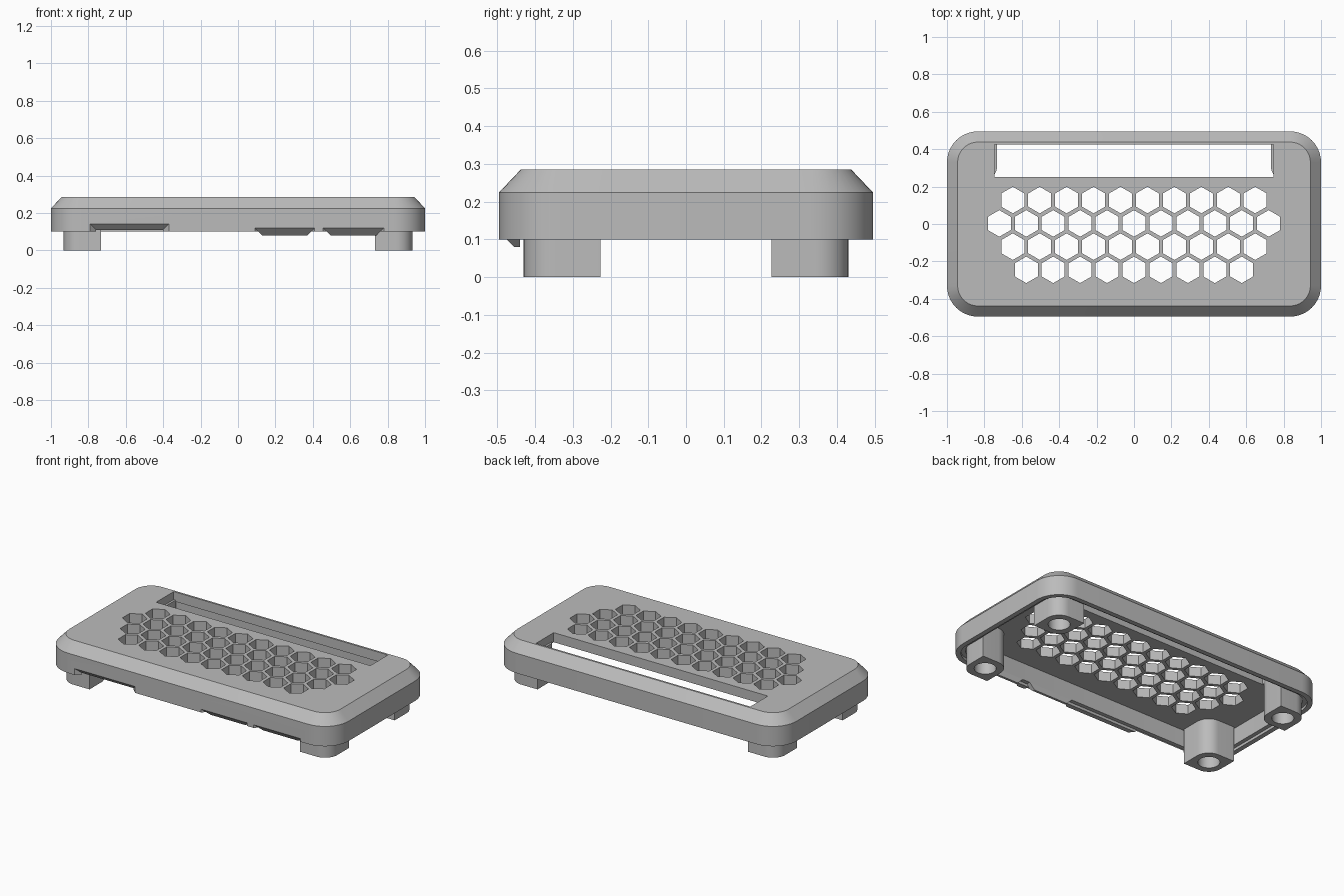
import bpy, bmesh, math
from mathutils import Vector

cube = bpy.data.objects.get("Cube")
if cube:
    bpy.data.objects.remove(cube, do_unlink=True)

# Single plain plastic colour
grey = bpy.data.materials.new("plain grey")
grey.use_nodes = True
colour = (0.5, 0.5, 0.5, 1)
grey.diffuse_color = colour
grey.node_tree.nodes["Principled BSDF"].inputs["Base Color"].default_value = colour

HX, HY, CORNER = 1.0, 0.495, 0.165
FLOOR, SHOULDER, TOP, CEILING = 0.1, 0.225, 0.285, 0.225


def outline(hx, hy, radii, steps=10):
    """Rounded rectangle, one radius per corner, anticlockwise from +x +y."""
    points = []
    for i, ((sx, sy), r) in enumerate(zip(((1, 1), (-1, 1), (-1, -1), (1, -1)), radii)):
        for k in range(steps + 1 if r else 1):
            a = math.pi / 2 * (i + k / steps)
            points.append((sx * (hx - r) + r * math.cos(a), sy * (hy - r) + r * math.sin(a)))
    return points


def loft(bm, rings):
    """Skin a stack of equal rings and cap both ends."""
    loops = [[bm.verts.new(p) for p in ring] for ring in rings]
    n = len(loops[0])
    for a, b in zip(loops, loops[1:]):
        for i in range(n):
            j = (i + 1) % n
            bm.faces.new((a[i], a[j], b[j], b[i]))
    bm.faces.new(loops[0][::-1])
    bm.faces.new(loops[-1])


def prism(bm, points, z0, z1, at=(0, 0)):
    loft(bm, [[(x + at[0], y + at[1], z) for x, y in points] for z in (z0, z1)])


def finish(name, bm):
    bmesh.ops.recalc_face_normals(bm, faces=bm.faces)
    mesh = bpy.data.meshes.new(name)
    bm.to_mesh(mesh)
    bm.free()
    mesh.materials.append(grey)
    obj = bpy.data.objects.new(name, mesh)
    bpy.context.collection.objects.link(obj)
    return obj


def activate(obj):
    bpy.ops.object.select_all(action='DESELECT')
    obj.select_set(True)
    bpy.context.view_layer.objects.active = obj


def cut(obj, bm):
    cutter = finish("cutter", bm)
    cutter.hide_render = True
    mod = obj.modifiers.new("cut", 'BOOLEAN')
    mod.operation, mod.solver, mod.object = 'DIFFERENCE', 'EXACT', cutter
    activate(obj)
    bpy.ops.object.modifier_apply(modifier=mod.name)
    bpy.data.objects.remove(cutter, do_unlink=True)


def smooth(obj):
    activate(obj)
    bpy.ops.object.shade_smooth_by_angle(angle=math.radians(30))


def polygon(sides, radius, turn=0.0):
    return [(radius * math.cos(turn + math.tau * i / sides),
             radius * math.sin(turn + math.tau * i / sides)) for i in range(sides)]


# Hollow lid shell: ceiling, inner wall, stepped rim, outer wall, chamfer
profile = [(0.055, CEILING), (0.055, 0.117), (0.03, 0.117), (0.03, FLOOR),
           (0, FLOOR), (0, SHOULDER), (0.057, TOP)]
bm = bmesh.new()
loft(bm, [[(x, y, z) for x, y in outline(HX - d, HY - d, [CORNER - d] * 4)]
          for d, z in profile])
shell = finish("lid_shell", bm)

# Honeycomb vents and the long rear slot
bm = bmesh.new()
pitch = 0.144
for count, y in ((10, 0.128), (11, 0.003), (10, -0.121), (9, -0.245)):
    for i in range(count):
        prism(bm, polygon(6, 0.071, math.pi / 6), 0.2, 0.35, ((i - (count - 1) / 2) * pitch, y))
prism(bm, outline(0.745, 0.0875, [0] * 4), 0.2, 0.35, (0, 0.338))
cut(shell, bm)

# Bevelled port recesses along the front lower edge
bm = bmesh.new()
ports = ((-0.79, -0.37, 0.14), (0.09, 0.41, 0.12), (0.455, 0.78, 0.12))
for x0, x1, top in ports:
    rings = []
    for y, inset in ((-HY - 0.01, -0.01), (-HY + 0.04, 0.04)):
        a, b, t = x0 + inset, x1 - inset, top - inset
        rings.append([(a, y, 0.05), (b, y, 0.05), (b, y, t), (a, y, t)])
    loft(bm, rings)
cut(shell, bm)
smooth(shell)

# Sloped lips hanging below the two front ports on the left
for label, (x0, x1, top) in zip(("inner", "outer"), ports[1:]):
    bm = bmesh.new()
    rings = []
    for z, inset in ((0.08, 0.04), (0.118, 0.002)):
        y = -HY + inset
        a, b = x0 + inset, x1 - inset
        rings.append([(a, y, z), (b, y, z), (b, -0.44, z), (a, -0.44, z)])
    loft(bm, rings)
    finish(label + "_port_lip", bm)

# Four corner posts with blind screw holes
for sx, side in ((1, "left"), (-1, "right")):
    for sy, end in ((-1, "front"), (1, "back")):
        r = 0.085
        radii = [r, 0, r, 0] if sx == sy else [0, r, 0, r]
        centre = (sx * 0.832, sy * 0.328)
        bm = bmesh.new()
        prism(bm, outline(0.1, 0.102, radii), 0, CEILING + 0.01, centre)
        post = finish(f"{end}_{side}_post", bm)
        bm = bmesh.new()
        prism(bm, polygon(32, 0.063), -0.05, 0.19, centre)
        cut(post, bm)
        smooth(post)
